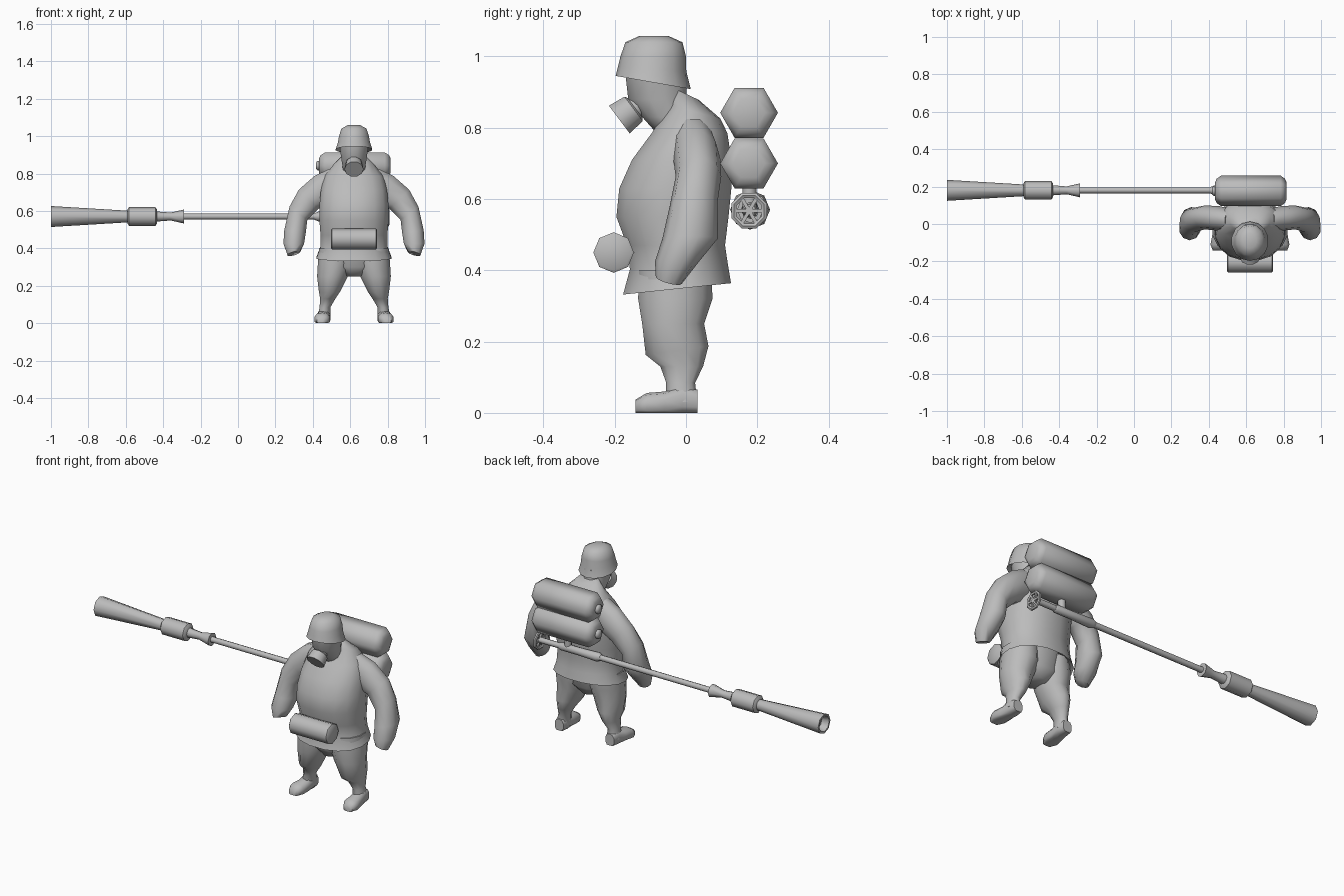
import bpy, bmesh
from math import cos, sin, pi, radians
from mathutils import Vector, Matrix

cube = bpy.data.objects.get("Cube")
if cube:
    bpy.data.objects.remove(cube, do_unlink=True)

CX = 0.62  # the figure stands to one side, the lance reaches the other way
COLOUR = (0.5, 0.5, 0.5, 1)
grey = bpy.data.materials.new("plain_grey")
grey.use_nodes = True
grey.diffuse_color = COLOUR
grey.node_tree.nodes["Principled BSDF"].inputs["Base Color"].default_value = COLOUR


def finish(name, bm, angle):
    bmesh.ops.recalc_face_normals(bm, faces=bm.faces)
    mesh = bpy.data.meshes.new(name)
    bm.to_mesh(mesh)
    bm.free()
    mesh.materials.append(grey)
    ob = bpy.data.objects.new(name, mesh)
    bpy.context.collection.objects.link(ob)
    bpy.ops.object.select_all(action='DESELECT')
    ob.select_set(True)
    bpy.context.view_layer.objects.active = ob
    bpy.ops.object.shade_smooth_by_angle(angle=radians(angle))
    return ob


def skin(name, loops, angle=65):
    """Bridge a list of point loops and cap both ends."""
    bm = bmesh.new()
    rows = [[bm.verts.new(p) for p in loop] for loop in loops]
    for a, b in zip(rows, rows[1:]):
        for i in range(len(a)):
            j = (i + 1) % len(a)
            bm.faces.new((a[i], a[j], b[j], b[i]))
    bm.faces.new(rows[0])
    bm.faces.new(rows[-1])
    return finish(name, bm, angle)


def loft(name, rings, n=12, side=1, power=1.0, floor=False, angle=65):
    """Rings are x, y, z, half width, half depth, tilt about x, tilt about y (degrees)."""
    loops = []
    for x, y, z, rx, ry, *tilt in rings:
        tx, ty = tilt if tilt else (0, 0)
        turn = Matrix.Rotation(-radians(ty), 3, 'Y') @ Matrix.Rotation(radians(tx), 3, 'X')
        loop = []
        for k in range(n):
            c, s = cos(2 * pi * (k + .5) / n), sin(2 * pi * (k + .5) / n)
            flat = Vector((rx * abs(c) ** power * (1 if c > 0 else -1),
                           ry * abs(s) ** power * (1 if s > 0 else -1), 0))
            p = turn @ flat + Vector((x, y, z))
            loop.append((CX + side * p.x, p.y, max(p.z, 0) if floor else p.z))
        loops.append(loop)
    return skin(name, loops, angle)


def revolve(name, origin, axis, profile, n=8, angle=50):
    """Turn (distance, radius) pairs around an axis."""
    axis = Vector(axis).normalized()
    u = Vector((0, 1, 0)) if abs(axis.x) > .5 else Vector((1, 0, 0))
    v = axis.cross(u)
    loops = [[Vector(origin) + axis * d + r * (u * cos(2 * pi * k / n) + v * sin(2 * pi * k / n))
              for k in range(n)] for d, r in profile]
    return skin(name, loops, angle)


# Coat with a flared, open hem
loft("coat", [
    (0, -.02, .41, .15, .11),
    (0, -.025, .348, .205, .155, 6, 0),
    (0, -.02, .41, .182, .14, 3, 0),
    (0, -.028, .47, .182, .14),
    (0, -.038, .55, .188, .16),
    (0, -.03, .63, .188, .16),
    (0, -.012, .71, .18, .142),
    (0, .01, .785, .162, .108),
    (0, .025, .845, .11, .075, -15, 0),
    (0, .0, .895, .06, .04, -25, 0),
], n=16, power=.9)

# Trousers seat joining the two legs
loft("trouser_seat", [
    (0, -.03, .25, .05, .06),
    (0, -.03, .30, .14, .095),
    (0, -.03, .42, .16, .11),
], n=12)

for side, label in ((1, "left"), (-1, "right")):
    # Trouser leg, baggy above the knee and gathered below it
    loft(label + "_leg", [
        (.10, -.03, .40, .09, .105),
        (.103, -.03, .32, .093, .108),
        (.115, -.036, .25, .085, .09),
        (.130, -.025, .175, .06, .092, 8, 0),
        (.140, -.012, .13, .042, .062),
        (.155, -.015, .085, .03, .042),
        (.160, -.012, .03, .036, .045),
    ], side=side)
    # Boot
    loft(label + "_boot", [
        (.160, .032, .03, .028, .035, 90, 0),
        (.160, -.01, .035, .036, .045, 90, 0),
        (.165, -.06, .022, .038, .038, 90, 0),
        (.170, -.11, .02, .043, .036, 90, 0),
        (.172, -.142, .015, .028, .022, 90, 0),
    ], side=side, n=10, power=.8, floor=True)
    # Sleeve running into a mitten
    loft(label + "_arm", [
        (.10, .02, .755, .08, .06, 0, 65),
        (.165, .03, .715, .09, .066, 0, 58),
        (.242, .035, .663, .077, .064, 0, 44),
        (.297, .022, .588, .062, .066, 0, 36),
        (.315, .012, .49, .061, .078, 0, 6),
        (.322, -.025, .425, .058, .062, 0, 0),
        (.322, -.048, .372, .036, .038, -15, -15),
    ], side=side, n=10)

# Head and mask
loft("head", [
    (0, -.03, .78, .05, .05),
    (0, -.055, .83, .062, .07),
    (0, -.08, .88, .07, .085),
    (0, -.085, .95, .08, .088),
])
revolve("mask_snout", (CX, -.187, .823), (0, .8, .6),
        [(0, .035), (0, .051), (.05, .045), (.055, .036), (.10, .034)], n=10)

# Helmet with a brim that drops at the back
loft("helmet", [
    (0, -.09, .945, .075, .085, -10, 0),
    (0, -.092, .927, .1, .107, -10, 0),
    (0, -.095, .965, .088, .096, -4, 0),
    (0, -.092, 1.0, .082, .092),
    (0, -.09, 1.04, .069, .08),
    (0, -.09, 1.058, .035, .04),
], n=14)

# Roll carried on the belly
revolve("belly_roll", (CX, -.203, .45), (1, 0, 0),
        [(-.122, .05), (-.117, .057), (.117, .057), (.122, .05)])

# Two hexagonal back tanks with small end valves
for z, label in ((.842, "upper"), (.70, "lower")):
    revolve(label + "_tank", (CX, .177, z), (1, 0, 0),
            [(-.187, .045), (-.178, .065), (-.155, .081),
             (.165, .081), (.187, .065), (.196, .045)], n=6, angle=65)
    revolve(label + "_tank_valve", (CX, .177, z), (1, 0, 0),
            [(-.203, .016), (-.195, .026), (-.18, .026)], n=8)

# Lance: valve end, rod, collar, grip and flared muzzle
LANCE = (0, .18, .57)
revolve("lance_rod", LANCE, (1, 0, 0), [(-.32, .016), (.80, .016)])
revolve("lance_sleeve", LANCE, (1, 0, 0),
        [(.41, .018), (.43, .026), (.55, .022), (.66, .022), (.67, .017)])
revolve("lance_collar", LANCE, (1, 0, 0),
        [(-.45, .028), (-.41, .025), (-.36, .021), (-.29, .037), (-.29, .018)])
revolve("lance_grip", LANCE, (1, 0, 0),
        [(-.592, .036), (-.582, .05), (-.442, .05), (-.432, .036)])
revolve("lance_muzzle", LANCE, (1, 0, 0),
        [(-.96, .035), (-1, .045), (-1, .056), (-.57, .03)])
revolve("tank_bracket", (CX, .178, .56), (0, 0, 1), [(0, .02), (.09, .02)])

# Valve wheel: eight-sided rim and crossed spokes
bm = bmesh.new()
rim = [[bm.verts.new((.80 + .009 * cos(b), .177 + (.046 + .009 * sin(b)) * cos(a),
                      .567 + (.046 + .009 * sin(b)) * sin(a)))
        for b in (pi * j / 3 for j in range(6))] for a in (pi * (i + .5) / 4 for i in range(8))]
for i in range(8):
    for j in range(6):
        p, q, k = rim[i], rim[(i + 1) % 8], (j + 1) % 6
        bm.faces.new((p[j], p[k], q[k], q[j]))
for i in range(3):
    bmesh.ops.create_cube(bm, matrix=Matrix.Translation((.80, .177, .567))
                          @ Matrix.Rotation(pi * i / 3, 4, 'X')
                          @ Matrix.Diagonal((.01, .088, .01, 1)))
finish("valve_wheel", bm, 40)
